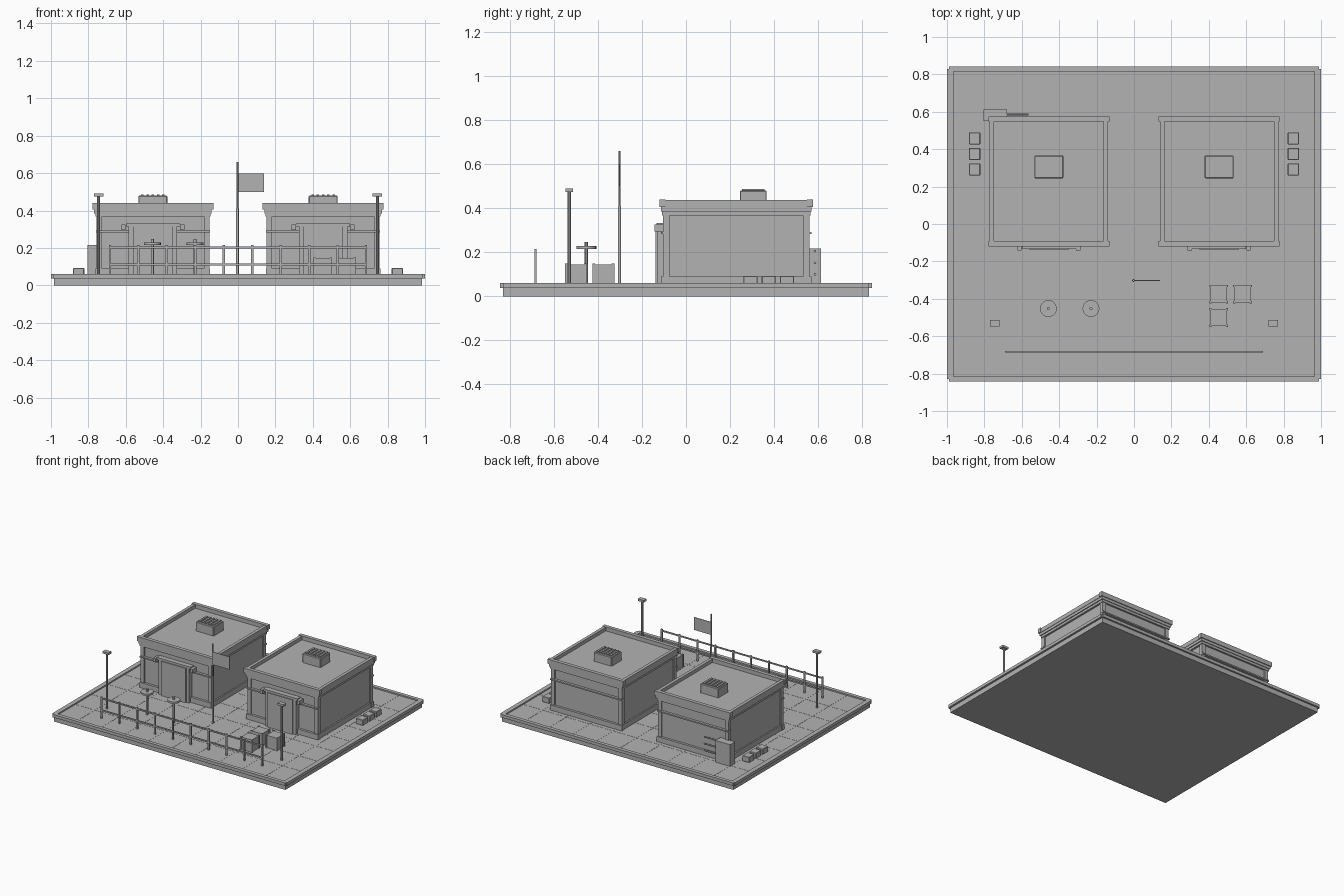
import bpy
from mathutils import Vector

if "Cube" in bpy.data.objects:
    bpy.data.objects.remove(bpy.data.objects["Cube"], do_unlink=True)

GREY = (0.45, 0.45, 0.45, 1)
mat = bpy.data.materials.new("plain grey")
mat.use_nodes = True
mat.diffuse_color = GREY
mat.node_tree.nodes["Principled BSDF"].inputs["Base Color"].default_value = GREY

FLOOR = 0.05


def box(name, x, y, z, bevel=0):
    """Box from three (low, high) ranges."""
    bpy.ops.mesh.primitive_cube_add(size=1, location=[(a + b) / 2 for a, b in (x, y, z)])
    ob = bpy.context.object
    ob.name = name
    size = Vector([abs(b - a) for a, b in (x, y, z)])
    for v in ob.data.vertices:
        v.co *= size
    ob.data.materials.append(mat)
    if bevel:
        mod = ob.modifiers.new("bevel", 'BEVEL')
        mod.width, mod.segments = bevel, 1
    return ob


def rod(name, x, y, z, r, sides=12):
    bpy.ops.mesh.primitive_cylinder_add(vertices=sides, radius=r, depth=z[1] - z[0],
                                        location=(x, y, sum(z) / 2))
    ob = bpy.context.object
    ob.name = name
    ob.data.materials.append(mat)
    bpy.ops.object.shade_smooth_by_angle()
    return ob


def span(c, half):
    return (c - half, c + half)


# Ground slab, curbs and paving joints
box("ground_slab", span(0, 0.985), span(0, 0.83), (0, FLOOR))
for s in (-1, 1):
    box("side_curb", (s * 0.965, s), span(0, 0.83), (0.037, 0.06))
    box("end_curb", span(0, 0.99), (s * 0.815, s * 0.843), (0.037, 0.06))
for i in range(-4, 5):
    box("paving_joint", span(i * 0.2, 0.002), span(0, 0.815), (FLOOR, FLOOR + 0.001))
    if abs(i) < 4:
        box("paving_joint", span(0, 0.965), span(i * 0.2, 0.002), (FLOOR, FLOOR + 0.001))


def building(cx):
    cy, hx, hy = 0.228, 0.302, 0.333
    box("wall_core", span(cx, hx - 0.01), span(cy, hy - 0.01), (FLOOR, 0.41))
    for sx in (-1, 1):
        # Corner pilasters and side panel frame
        for sy in (-1, 1):
            box("corner_pilaster", (cx + sx * (hx - 0.03), cx + sx * hx),
                (cy + sy * (hy - 0.03), cy + sy * hy), (FLOOR, 0.40))
        box("side_plinth", (cx + sx * 0.28, cx + sx * hx), span(cy, hy - 0.03), (FLOOR, 0.09))
        box("side_parapet", (cx + sx * 0.293, cx + sx * 0.317), span(cy, 0.33), (0.405, 0.437))
    for sy in (-1, 1):
        box("wall_plinth", span(cx, hx + 0.004), (cy + sy * 0.31, cy + sy * 0.341), (FLOOR, 0.09))
        box("wall_band", span(cx, hx + 0.002), (cy + sy * 0.31, cy + sy * 0.342), (0.282, 0.292))
        box("end_parapet", span(cx, 0.323), (cy + sy * 0.32, cy + sy * 0.348), (0.405, 0.44))
    box("lower_cornice", span(cx, 0.307), span(cy, 0.337), (0.367, 0.385))
    box("upper_cornice", span(cx, 0.314), span(cy, 0.342), (0.385, 0.41))

    # Doorway: frame, shutter and wall lamps
    front = cy - hy
    for s in (-1, 1):
        box("door_post", (cx + s * 0.105, cx + s * 0.13), (front - 0.025, front + 0.02),
            (FLOOR, 0.325))
        box("wall_lamp", span(cx + s * 0.157, 0.011), (front - 0.038, front + 0.015),
            (0.295, 0.325))
    box("door_lintel", span(cx, 0.145), (front - 0.028, front + 0.02), (0.315, 0.332))
    box("door_shutter", span(cx, 0.105), (front - 0.034, front + 0.01), (FLOOR, 0.315))

    # Roof vent with slats
    vy = 0.305
    box("roof_vent", span(cx, 0.077), span(vy, 0.061), (0.405, 0.48), 0.004)
    for i in range(5):
        box("vent_slat", span(cx + (i - 2) * 0.028, 0.007), span(vy, 0.052), (0.475, 0.487))


for s in (-1, 1):
    building(s * 0.455)
    # Small utility blocks beside each building
    for i in range(3):
        box("utility_block", span(s * 0.852, 0.03), span(0.292 + i * 0.083, 0.032),
            (FLOOR, 0.093), 0.003)
    # Yard lights
    rod("yard_light_pole", s * 0.745, -0.53, (FLOOR, 0.48), 0.008, 8)
    box("yard_light_head", span(s * 0.745, 0.025), span(-0.53, 0.017), (0.474, 0.49))

# Service cabinet and pipes on the back wall
box("service_cabinet", (-0.805, -0.68), (0.552, 0.613), (FLOOR, 0.217))
for z in (0.1, 0.152, 0.205):
    pipe = rod("service_pipe", -0.625, 0.585, span(z, 0.06), 0.006, 8)
    pipe.rotation_euler.y = 1.5708


def crate(cx, cy):
    h, top = 0.05, 0.145
    box("crate", span(cx, h - 0.005), span(cy, h - 0.005), (FLOOR, top))
    for sx in (-1, 1):
        for sy in (-1, 1):
            box("crate_corner", (cx + sx * (h - 0.012), cx + sx * h),
                (cy + sy * (h - 0.012), cy + sy * h), (FLOOR, top + 0.004))


for x, y in ((0.453, -0.375), (0.58, -0.375), (0.453, -0.5)):
    crate(x, y)

# Round standing tables
for x in (-0.458, -0.23):
    rod("table_pole", x, -0.452, (FLOOR, 0.247), 0.008)
    rod("table_top", x, -0.452, (0.215, 0.229), 0.045, 20)

# Flagpole and flag
rod("flagpole_base", -0.003, -0.302, (FLOOR, 0.41), 0.0075)
rod("flagpole_mast", -0.003, -0.302, (0.41, 0.66), 0.005)
box("flag", (0, 0.14), span(-0.302, 0.002), (0.5, 0.598))

# Front fence
for i in range(10):
    box("fence_post", span(-0.685 + i * 0.1522, 0.006), span(-0.683, 0.005), (FLOOR, 0.215))
for z in (0.112, 0.203):
    box("fence_rail", span(0, 0.688), span(-0.683, 0.004), span(z, 0.005))
